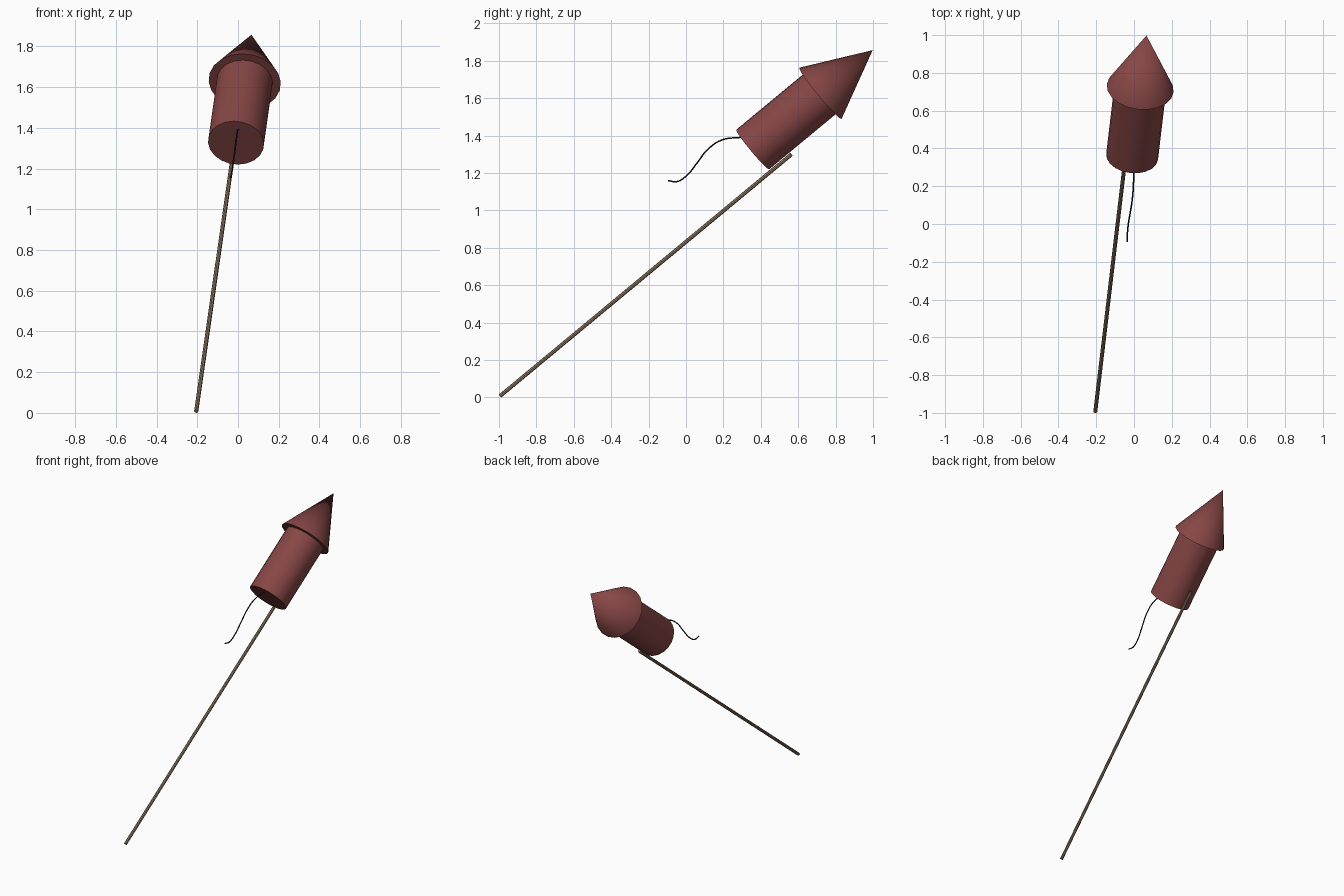
import bpy, math
from mathutils import Vector

if "Cube" in bpy.data.objects:
    bpy.data.objects.remove(bpy.data.objects["Cube"])


def material(name, rgb):
    m = bpy.data.materials.new(name)
    m.diffuse_color = (*rgb, 1)
    m.use_nodes = True
    m.node_tree.nodes["Principled BSDF"].inputs["Base Color"].default_value = m.diffuse_color
    return m


RED = material("dull red", (0.24, 0.062, 0.06))
WOOD = material("stick wood", (0.29, 0.2, 0.13))
BLACK = material("fuse black", (0.01, 0.01, 0.01))


def tube(name, a, b, r1, r2, sides, mat):
    """Cylinder or cone running from point a to point b."""
    a, b = Vector(a), Vector(b)
    axis = b - a
    bpy.ops.mesh.primitive_cone_add(vertices=sides, radius1=r1, radius2=r2,
                                    depth=axis.length, location=(a + b) / 2,
                                    rotation=axis.to_track_quat('Z', 'Y').to_euler())
    ob = bpy.context.object
    ob.name = name
    ob.data.materials.append(mat)
    bpy.ops.object.shade_smooth_by_angle(angle=math.radians(35))
    return ob


# main axis: tail centre, cone base centre and tip
tail = Vector((-0.01, 0.357, 1.326))
tip = Vector((0.066, 0.998, 1.857))
neck = tail.lerp(tip, 0.565)

# body and nose cone
tube("rocket_body", tail, neck.lerp(tip, 0.02), 0.138, 0.138, 20, RED)
tube("nose_cone", neck, tip, 0.178, 0, 20, RED)

# guide stick along the underside
tube("guide_stick", (-0.205, -0.994, 0.008), (-0.02, 0.564, 1.3), 0.0105, 0.0105, 8, WOOD)

# wavy fuse from the tail
path = [(0.003, 0.33, 1.39), (-0.001, 0.27, 1.389), (-0.004, 0.19, 1.376),
        (-0.011, 0.115, 1.325), (-0.02, 0.06, 1.255), (-0.03, 0.0, 1.183),
        (-0.035, -0.05, 1.154), (-0.037, -0.095, 1.16)]
curve = bpy.data.curves.new("fuse", 'CURVE')
curve.dimensions = '3D'
curve.bevel_depth = 0.004
curve.bevel_resolution = 2
curve.use_fill_caps = True
curve.resolution_u = 6
spline = curve.splines.new('BEZIER')
spline.bezier_points.add(len(path) - 1)
for point, co in zip(spline.bezier_points, path):
    point.co = co
    point.handle_left_type = point.handle_right_type = 'AUTO'
curve.materials.append(BLACK)
fuse = bpy.data.objects.new("fuse", curve)
bpy.context.collection.objects.link(fuse)
